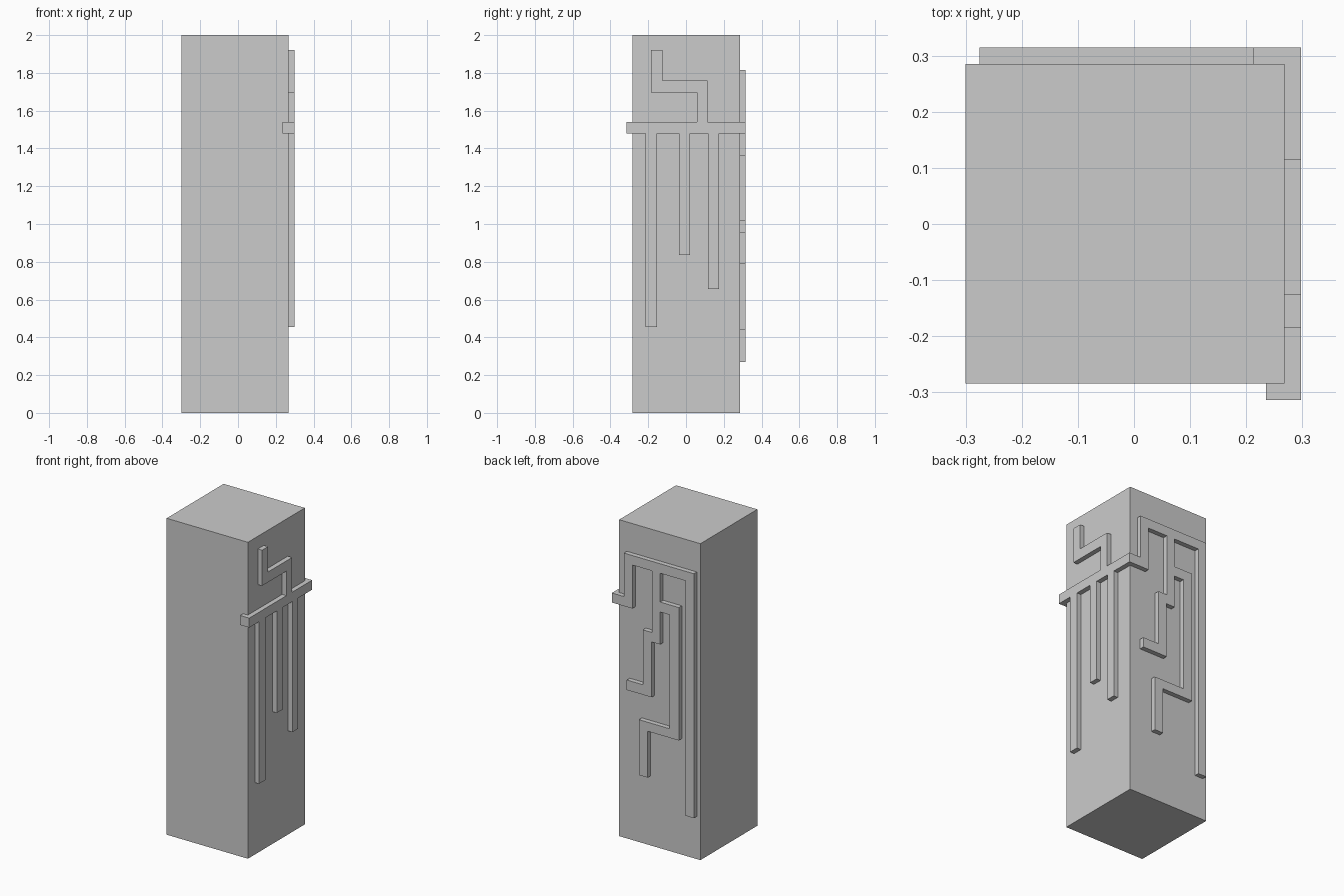
import bpy, bmesh

if "Cube" in bpy.data.objects:
    bpy.data.objects.remove(bpy.data.objects["Cube"])

X0, X1 = -0.30, 0.268      # pillar sides
Y0, Y1 = -0.284, 0.285
T = 0.03                   # relief thickness


def box(name, x0, x1, y0, y1, z0, z1):
    bm = bmesh.new()
    bmesh.ops.create_cube(bm, size=1)
    for v in bm.verts:
        v.co = ((x0 + x1) / 2 + v.co.x * (x1 - x0),
                (y0 + y1) / 2 + v.co.y * (y1 - y0),
                (z0 + z1) / 2 + v.co.z * (z1 - z0))
    return finish(name, bm)


def finish(name, bm):
    me = bpy.data.meshes.new(name)
    bm.to_mesh(me)
    bm.free()
    ob = bpy.data.objects.new(name, me)
    bpy.context.collection.objects.link(ob)
    return ob


def relief(name, rects, place):
    """Union of flat rectangles (a0, a1, z0, z1), thickened into one raised trace."""
    a_cuts = sorted({v for r in rects for v in r[:2]})
    z_cuts = sorted({v for r in rects for v in r[2:]})
    bm = bmesh.new()
    for a, b in zip(a_cuts, a_cuts[1:]):
        for c, d in zip(z_cuts, z_cuts[1:]):
            ma, mz = (a + b) / 2, (c + d) / 2
            if any(r[0] < ma < r[1] and r[2] < mz < r[3] for r in rects):
                corners = ((a, c), (b, c), (b, d), (a, d))
                bm.faces.new([bm.verts.new(place(*p)) for p in corners])
    bmesh.ops.remove_doubles(bm, verts=bm.verts, dist=1e-5)
    bmesh.ops.dissolve_limit(bm, angle_limit=0.01, verts=bm.verts, edges=bm.edges)
    mod = finish(name, bm).modifiers.new("thickness", "SOLIDIFY")
    mod.thickness = T
    mod.offset = 0


# Square pillar
box("pillar", X0, X1, Y0, Y1, 0, 2)

# Right side: band with a stepped branch above and three hanging strips
relief("right_relief", [
    (Y0, Y1, 1.48, 1.54),
    (-0.185, -0.125, 1.695, 1.92),
    (-0.185, 0.115, 1.695, 1.76),
    (0.058, 0.115, 1.54, 1.76),
    (-0.215, -0.153, 0.455, 1.48),
    (-0.037, 0.022, 0.835, 1.48),
    (0.117, 0.175, 0.655, 1.48),
], lambda a, z: (X1 + T / 2, a, z))

# Band end wrapping onto the front
box("front_band_end", 0.235, X1 + T, Y0 - T, Y0, 1.48, 1.54)

# Back side: band end, top bar, and descending stepped branches
relief("back_relief", [
    (0.155, X1 + T, 1.48, 1.54),
    (0.155, 0.214, 1.48, 1.815),
    (-0.275, 0.214, 1.755, 1.815),
    (-0.275, -0.217, 0.27, 1.815),
    # middle branch
    (-0.04, 0.018, 1.305, 1.815),
    (-0.04, 0.081, 1.305, 1.365),
    (0.02, 0.081, 0.955, 1.365),
    (0.02, 0.194, 0.955, 1.018),
    # outer branch
    (-0.17, 0.018, 1.51, 1.573),
    (-0.17, -0.106, 0.733, 1.573),
    (-0.17, 0.109, 0.733, 0.79),
    (0.047, 0.109, 0.44, 0.79),
], lambda a, z: (a, Y1 + T / 2, z))
